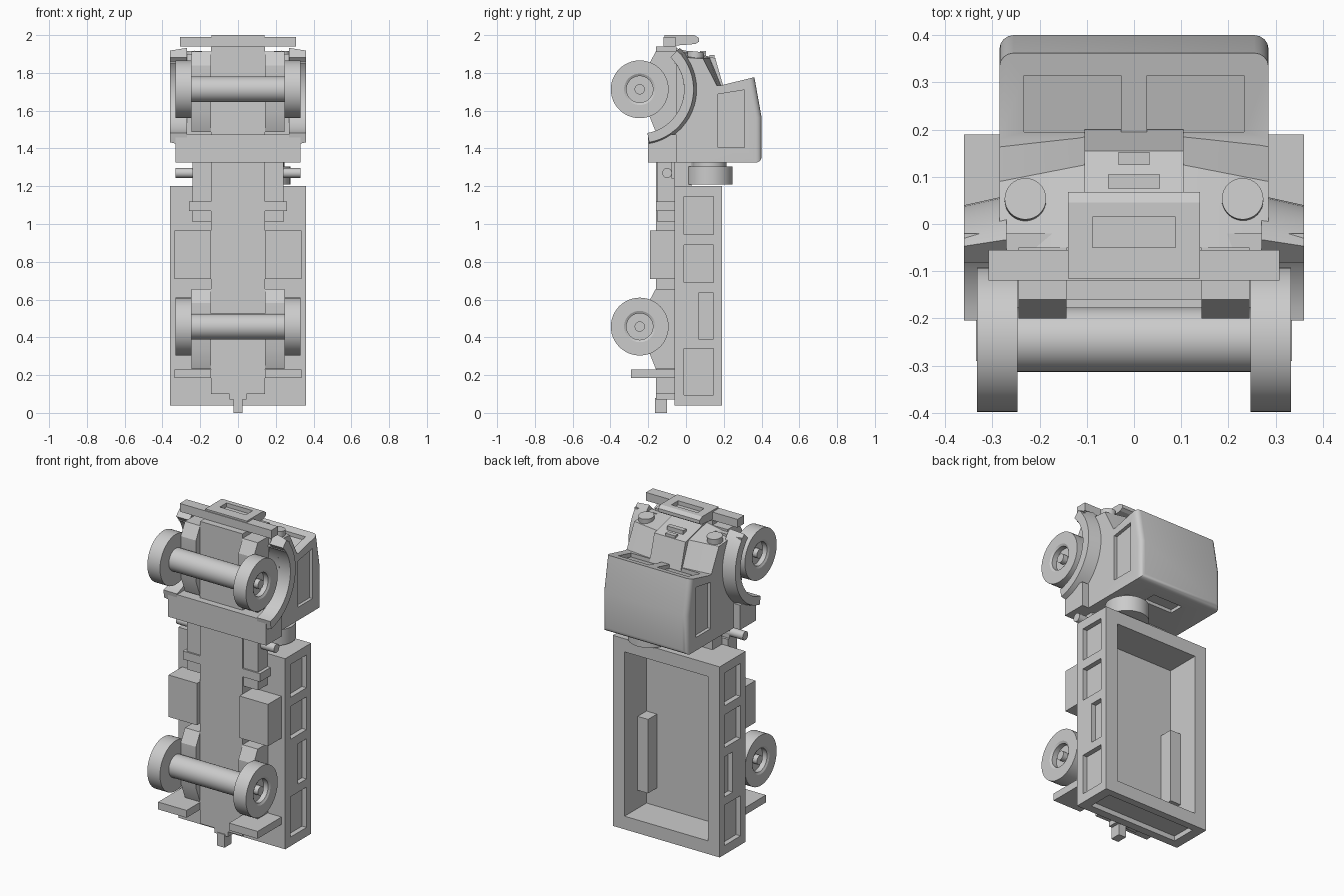
import bpy, bmesh, math

if "Cube" in bpy.data.objects:
    bpy.data.objects.remove(bpy.data.objects["Cube"], do_unlink=True)

grey = bpy.data.materials.new("plain grey")
grey.use_nodes = True
grey.diffuse_color = (0.6, 0.6, 0.6, 1)
grey.node_tree.nodes["Principled BSDF"].inputs["Base Color"].default_value = (0.6, 0.6, 0.6, 1)


def finish(name, bm):
    bmesh.ops.recalc_face_normals(bm, faces=bm.faces[:])
    mesh = bpy.data.meshes.new(name)
    bm.to_mesh(mesh)
    bm.free()
    mesh.materials.append(grey)
    obj = bpy.data.objects.new(name, mesh)
    bpy.context.collection.objects.link(obj)
    return obj


def loft(name, sections):
    """Join matching closed sections, each given as (x, [(y, z), ...])."""
    bm = bmesh.new()
    rings = [[bm.verts.new((x, y, z)) for y, z in pts] for x, pts in sections]
    n = len(rings[0])
    for a, b in zip(rings, rings[1:]):
        for i in range(n):
            j = (i + 1) % n
            bm.faces.new((a[i], a[j], b[j], b[i]))
    bm.faces.new(rings[0])
    bm.faces.new(rings[-1])
    return finish(name, bm)


def prism(name, x0, x1, pts):
    return loft(name, [(x0, pts), (x1, pts)])


def box(name, x, y, z):
    return prism(name, x[0], x[1], [(y[0], z[0]), (y[1], z[0]), (y[1], z[1]), (y[0], z[1])])


def wide(name, half, y, z):
    return box(name, (-half, half), y, z)


def pair(name, x, y, z):
    for side, s in (("left", 1), ("right", -1)):
        box(f"{name}_{side}", (s * x[0], s * x[1]), y, z)


def lathe(name, profile, y, z, s=1, steps=48):
    """Turn an (x, radius) profile about an axis along x."""
    bm = bmesh.new()
    verts = [bm.verts.new((s * x, y + r, z)) for x, r in profile]
    edges = [bm.edges.new(e) for e in zip(verts, verts[1:])]
    bmesh.ops.spin(bm, geom=verts + edges, cent=(0, y, z), axis=(1, 0, 0),
                   angle=math.tau, steps=steps, use_duplicate=False)
    bmesh.ops.remove_doubles(bm, verts=bm.verts[:], dist=1e-5)
    return finish(name, bm)


def carve(obj, cutters):
    for c in cutters:
        c.hide_render = True
        mod = obj.modifiers.new("cut", 'BOOLEAN')
        mod.operation = 'DIFFERENCE'
        mod.solver = 'EXACT'
        mod.object = c
    deps = bpy.context.evaluated_depsgraph_get()
    mesh = bpy.data.meshes.new_from_object(obj.evaluated_get(deps))
    obj.modifiers.clear()
    obj.data = mesh
    for c in cutters:
        bpy.data.objects.remove(c, do_unlink=True)


WHEEL_Y, FRONT_Z, REAR_Z = -0.245, 1.713, 0.457


def arc(r, start, end, n):
    out = []
    for i in range(n + 1):
        a = math.radians(start + (end - start) * i / n)
        out.append((WHEEL_Y + r * math.cos(a), FRONT_Z + r * math.sin(a)))
    return out


# Chassis and hitch
wide("chassis", 0.143, (-0.16, -0.05), (0.1, 1.94))
wide("front_chassis", 0.143, (-0.1, 0.0), (1.45, 1.9))
wide("hitch_mount", 0.045, (-0.16, -0.06), (0.07, 0.1))
wide("hitch", 0.025, (-0.165, -0.1), (0, 0.08))
pair("mudflap", (0.143, 0.335), (-0.29, -0.06), (0.185, 0.23))
pair("fuel_tank", (0.143, 0.335), (-0.19, -0.06), (0.71, 0.965))
pair("frame_rail", (0.143, 0.24), (-0.15, -0.06), (1.01, 1.24))
pair("frame_bracket", (0.143, 0.26), (-0.16, -0.06), (1.07, 1.12))
pair("cab_mount", (0.143, 0.24), (-0.15, -0.075), (1.22, 1.35))
for s in (1, -1):
    lathe("exhaust_pipe", [(0.2, 0), (0.2, 0.026), (0.33, 0.026), (0.33, 0)], -0.1, 1.27, s, 24)

# Wheels and axles
tyre = [(0.247, 0), (0.247, 0.153), (0.332, 0.153), (0.332, 0.083), (0.325, 0.07),
        (0.295, 0.07), (0.295, 0.027), (0.325, 0.027), (0.325, 0)]
for end, z in (("front", FRONT_Z), ("rear", REAR_Z)):
    lathe(end + "_axle", [(-0.25, 0), (-0.25, 0.068), (0.25, 0.068), (0.25, 0)], WHEEL_Y, z)
    for side, s in (("left", 1), ("right", -1)):
        lathe(f"{end}_wheel_{side}", tyre, WHEEL_Y, z, s)
        prism(f"{end}_axle_block_{side}", s * 0.143, s * 0.245,
              [(-0.05, z - 0.225), (-0.16, z - 0.225), (-0.2, z - 0.125),
               (-0.2, z + 0.125), (-0.16, z + 0.2), (-0.05, z + 0.2)])

# Cargo bed with open cavity, side panels and tailgate panel
bed = wide("cargo_bed", 0.36, (-0.06, 0.19), (0.04, 1.2))
cuts = [wide("cavity", 0.28, (-0.02, 0.3), (0.12, 1.12)),
        wide("tailgate", 0.3, (-0.01, 0.145), (0, 0.07))]
for low, z0, z1 in ((-0.01, 0.095, 0.34), (0.065, 0.39, 0.635),
                    (-0.01, 0.69, 0.89), (-0.01, 0.945, 1.145)):
    for s in (1, -1):
        cuts.append(box("panel", (s * 0.33, s * 0.4), (low, 0.145), (z0, z1)))
carve(bed, cuts)
pair("wheel_box", (0.21, 0.285), (-0.03, 0.065), (0.23, 0.68))

# Spare wheel and its carrier behind the cab
wide("spare_carrier", 0.2, (-0.06, 0.03), (1.19, 1.33))
bpy.ops.mesh.primitive_cylinder_add(vertices=40, radius=0.122, depth=0.095, location=(0.155, 0.125, 1.257))
bpy.context.object.name = "spare_wheel"
bpy.context.object.data.materials.append(grey)
bpy.ops.mesh.primitive_cylinder_add(vertices=32, radius=0.09, depth=0.04, location=(0.155, 0.125, 1.315))
bpy.context.object.name = "spare_hub"
bpy.context.object.data.materials.append(grey)

# Cab with rounded roof and back
cab = prism("cab", -0.285, 0.285,
            [(-0.06, 1.325), (0.4, 1.325), (0.4, 1.565), (0.362, 1.777),
             (0.18, 1.733)] + arc(0.235, 5, -38, 6))
bm = bmesh.new()
bm.from_mesh(cab.data)
rim = [e for e in bm.edges if all(v.co.y > 0.35 for v in e.verts)
       and (abs(e.verts[0].co.x - e.verts[1].co.x) < 0.01 or e.verts[0].co.z < 1.4)]
bmesh.ops.bevel(bm, geom=rim, offset=0.03, segments=4, profile=0.5, affect='EDGES')
bm.to_mesh(cab.data)
bm.free()
cuts = [wide("back_window", 0.1, (0.2, 0.29), (1.2, 1.345))]
for s in (1, -1):
    cuts.append(prism("windscreen", s * 0.027, s * 0.233,
                      [(0.195, 1.712), (0.195, 1.9), (0.315, 1.9), (0.315, 1.742)]))
    cuts.append(prism("side_window", s * 0.265, s * 0.4,
                      [(0.17, 1.405), (0.31, 1.405), (0.31, 1.71), (0.17, 1.687)]))
carve(cab, cuts)
wide("cab_sill", 0.33, (-0.2, -0.05), (1.325, 1.475))

# Bonnet, higher along the middle
well = arc(0.235, 0, 38, 4)
outer = well + [(-0.05, 1.885), (0.09, 1.875), (0.17, 1.72)]
inner = well + [(-0.05, 1.92), (0.125, 1.88), (0.19, 1.72)]
loft("bonnet", [(-0.285, outer), (-0.105, inner), (0.105, inner), (0.285, outer)])
prism("bonnet_ridge", -0.105, 0.105,
      [(-0.05, 1.8), (-0.05, 1.93), (0.155, 1.878), (0.2, 1.72), (0.1, 1.72)])
wide("bonnet_catch", 0.033, (0.125, 0.152), (1.85, 1.895))
wide("grille_lip", 0.055, (0.075, 0.105), (1.85, 1.915))

# Headlamps, arches and front wing ends
for side, s in (("left", 1), ("right", -1)):
    bpy.ops.mesh.primitive_cylinder_add(vertices=32, radius=0.044, depth=0.07,
                                        location=(s * 0.23, 0.05, 1.878), rotation=(-0.1, 0, 0))
    bpy.context.object.name = "headlamp_" + side
    bpy.context.object.data.materials.append(grey)
    inside = arc(0.235, -80, 46, 20)
    loft("wheel_arch_" + side,
         [(s * 0.27, arc(0.305, -80, 46, 20) + inside[::-1]),
          (s * 0.36, arc(0.285, -80, 46, 20) + inside[::-1])])
    prism("front_wing_" + side, s * 0.16, s * 0.36,
          [(-0.06, 1.85), (-0.055, 1.9), (-0.02, 1.9), (-0.02, 1.85)])

# Bumper and winch
wide("bumper", 0.308, (-0.12, -0.055), (1.94, 1.99))
wide("bumper_mount", 0.14, (-0.12, -0.055), (1.87, 1.955))
winch = prism("winch", -0.14, 0.14,
              [(-0.115, 1.94), (-0.115, 2), (0.045, 2), (0.068, 1.985), (0.068, 1.965), (0.05, 1.953)])
carve(winch, [wide("winch_slot", 0.088, (-0.05, 0.015), (1.975, 2.1))])

# Smooth only the rounded surfaces
bpy.ops.object.select_all(action='DESELECT')
for o in bpy.context.scene.objects:
    if o.type == 'MESH':
        o.select_set(True)
        bpy.context.view_layer.objects.active = o
bpy.ops.object.shade_smooth_by_angle(angle=math.radians(25))
